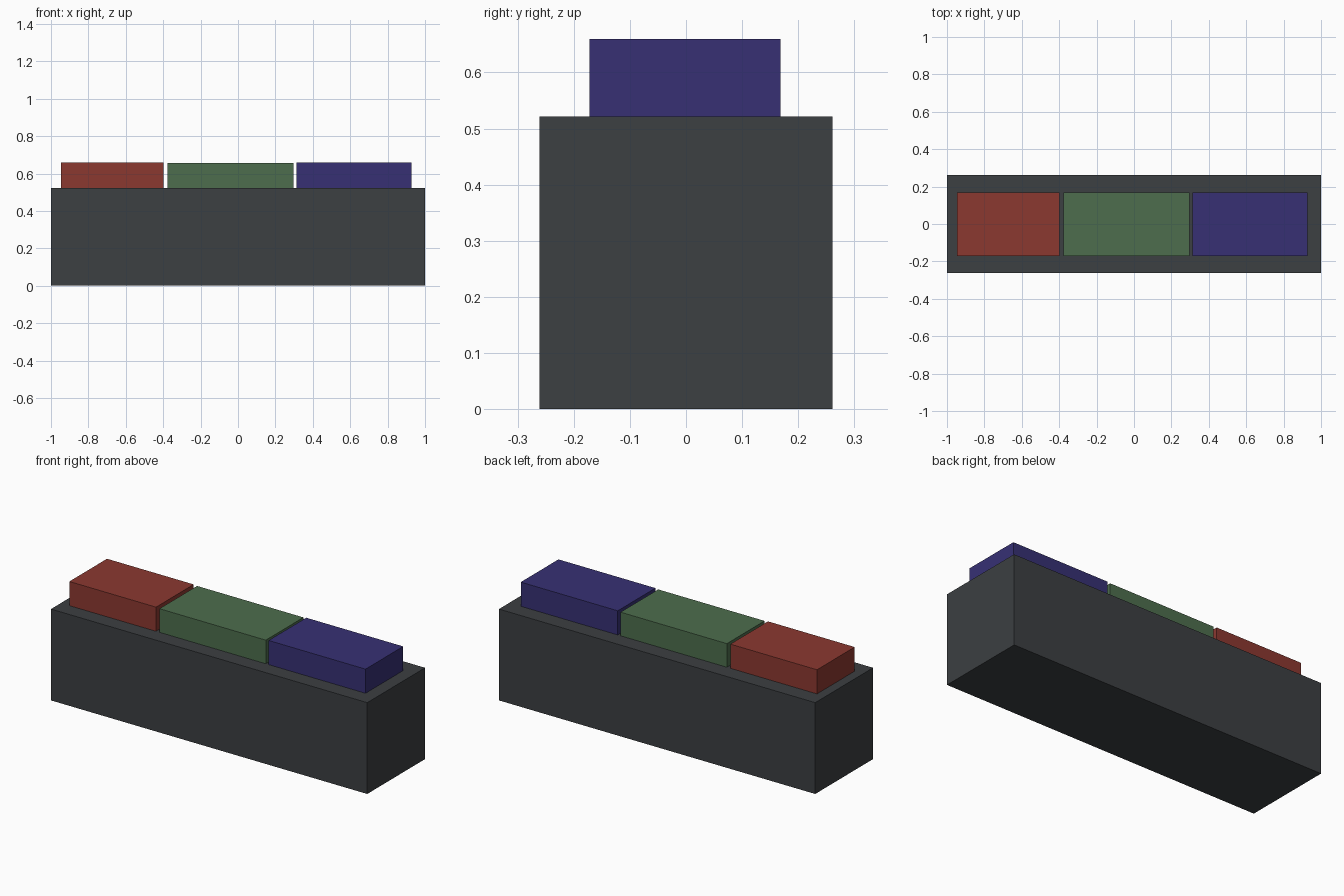
import bpy

if "Cube" in bpy.data.objects:
    bpy.data.objects.remove(bpy.data.objects["Cube"])


def material(name, rgb):
    mat = bpy.data.materials.new(name)
    mat.diffuse_color = (*rgb, 1.0)
    mat.use_nodes = True
    mat.node_tree.nodes["Principled BSDF"].inputs["Base Color"].default_value = mat.diffuse_color
    return mat


def block(name, x, y, z, mat):
    """Box spanning the given (min, max) ranges."""
    spans = (x, y, z)
    bpy.ops.mesh.primitive_cube_add(size=1, location=[(a + b) / 2 for a, b in spans])
    ob = bpy.context.object
    ob.name = name
    ob.scale = [b - a for a, b in spans]
    bpy.ops.object.transform_apply(location=False, rotation=False, scale=True)
    ob.data.materials.append(mat)
    return ob


# Dark housing
BASE_TOP = 0.522
block("housing", (-1, 1), (-0.261, 0.261), (0, BASE_TOP),
      material("dark_grey", (0.045, 0.05, 0.054)))

# Row of coloured buttons seated on the housing
buttons = [
    ("red", (-0.946, -0.398), 0.660, (0.26, 0.04, 0.03)),
    ("green", (-0.376, 0.296), 0.657, (0.075, 0.155, 0.075)),
    ("blue", (0.314, 0.927), 0.660, (0.038, 0.03, 0.175)),
]
for colour, x, top, rgb in buttons:
    block(colour + "_button", x, (-0.172, 0.168), (BASE_TOP, top),
          material(colour, rgb))
